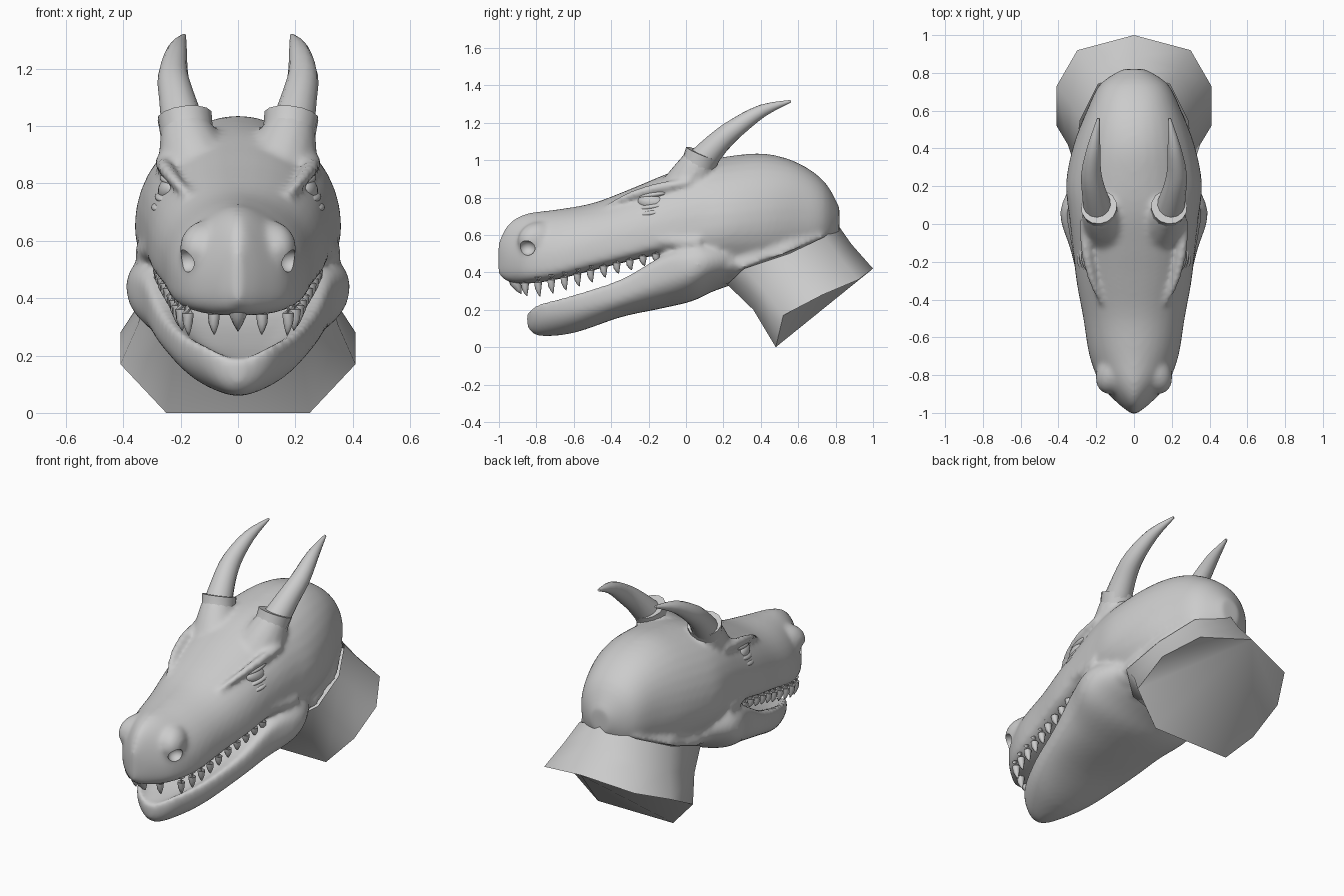
import bpy, bmesh, math
from mathutils import Vector, Matrix

if "Cube" in bpy.data.objects:
    bpy.data.objects.remove(bpy.data.objects["Cube"])


def finish(bm, name, angle=40):
    bmesh.ops.recalc_face_normals(bm, faces=bm.faces)
    me = bpy.data.meshes.new(name)
    bm.to_mesh(me)
    bm.free()
    ob = bpy.data.objects.new(name, me)
    bpy.context.collection.objects.link(ob)
    smooth(ob, angle)
    return ob


def smooth(ob, angle):
    bpy.ops.object.select_all(action='DESELECT')
    ob.select_set(True)
    bpy.context.view_layer.objects.active = ob
    bpy.ops.object.shade_smooth_by_angle(angle=math.radians(angle))


def bridge(bm, rings, caps=(True, True)):
    vs = [[bm.verts.new(p) for p in r] for r in rings]
    n = len(vs[0])
    for a, b in zip(vs, vs[1:]):
        for i in range(n):
            bm.faces.new((a[i], a[(i + 1) % n], b[(i + 1) % n], b[i]))
    for ring, cap in ((vs[0], caps[0]), (vs[-1], caps[1])):
        if cap:
            bm.faces.new(ring)
    return vs


def spline(rows, steps=4):
    out = []
    for i in range(len(rows) - 1):
        quad = [rows[max(i - 1, 0)], rows[i], rows[i + 1], rows[min(i + 2, len(rows) - 1)]]
        for k in range(steps):
            t = k / steps
            out.append([b + .5 * t * (c - a + t * (2 * a - 5 * b + 4 * c - d + t * (3 * (b - c) + d - a)))
                        for a, b, c, d in zip(*quad)])
    return out + [list(rows[-1])]


def spow(v, e):
    return math.copysign(abs(v) ** e, v)


def loft(bm, rows, n=36):
    # row: y, top, bottom, half width, height of widest point, upper and lower roundness, trough depth
    rings = []
    for y, zt, zb, w, zw, eu, el, dip in spline(rows):
        ring = []
        for i in range(n):
            a = 2 * math.pi * i / n
            s, c = math.sin(a), math.cos(a)
            e = eu if s > 0 else el
            z = zw + spow(s, e) * ((zt - zw) if s > 0 else (zw - zb)) - (dip * s ** 4 if s > 0 else 0)
            ring.append((w * spow(c, e), y, z))
        rings.append(ring)
    bridge(bm, rings)


def tube(bm, pts, n=14, steps=3):
    rows = spline(pts, steps)
    rings = []
    for i, r in enumerate(rows):
        d = Vector(rows[min(i + 1, len(rows) - 1)][:3]) - Vector(rows[max(i - 1, 0)][:3])
        q = d.to_track_quat('Z', 'Y')
        rings.append([Vector(r[:3]) + q @ Vector((r[3] * math.cos(2 * math.pi * k / n),
                      r[3] * math.sin(2 * math.pi * k / n), 0)) for k in range(n)])
    bridge(bm, rings)


def ball(bm, loc, size, rx=0, rz=0):
    m = (Matrix.Translation(loc) @ Matrix.Rotation(rz, 4, 'Z') @ Matrix.Rotation(rx, 4, 'X')
         @ Matrix.Diagonal((*size, 1)))
    bmesh.ops.create_uvsphere(bm, u_segments=20, v_segments=12, radius=1, matrix=m)


def mirrored(pts, s):
    return [(p[0] * s, *p[1:]) for p in pts]


# Skull and upper snout
SKULL = [
    (-1.005, .56, .39, .012, .48, 1, .8, 0), (-.95, .66, .35, .085, .47, 1.2, .7, 0),
    (-.85, .715, .34, .175, .46, 1.15, .55, 0), (-.70, .735, .36, .235, .48, 1.05, .45, 0),
    (-.50, .77, .41, .268, .52, .95, .45, 0), (-.30, .845, .46, .305, .56, .9, .45, 0),
    (-.12, .92, .49, .325, .61, .9, .5, 0), (.05, .985, .42, .345, .63, .9, .8, 0),
    (.22, 1.02, .36, .36, .65, 1, 1, 0), (.42, 1.035, .36, .32, .67, 1, 1, 0),
    (.60, .985, .40, .25, .68, .9, 1, 0), (.74, .885, .48, .18, .68, .9, 1, 0),
    (.82, .75, .60, .06, .68, 1, 1, 0)]
# Lower jaw with a trough in its top
JAW = [
    (-.85, .20, .11, .025, .17, .5, 1, .01), (-.79, .255, .06, .12, .19, .5, 1.1, .06),
    (-.60, .305, .076, .215, .23, .4, .95, .07), (-.35, .39, .16, .285, .29, .4, .85, .06),
    (-.14, .505, .205, .335, .38, .4, .85, .03), (.03, .60, .245, .39, .43, .8, .9, 0),
    (.15, .62, .30, .365, .46, 1, 1, 0), (.30, .58, .35, .27, .47, 1, 1, 0)]
# Neck rings from inside the skull to the slanted end, half of each
RINGS = [
    [(0, .68, .80), (.20, .58, .70), (.26, .40, .60), (.28, .20, .50), (.15, .10, .42)],
    [(0, .815, .65), (.19, .74, .59), (.285, .55, .50), (.315, .31, .42), (.19, .22, .335)],
    [(0, .885, .55), (.24, .82, .48), (.335, .64, .395), (.35, .42, .305), (.22, .36, .20)],
    [(0, 1.0, .42), (.30, .92, .36), (.41, .73, .28), (.41, .52, .17), (.25, .48, 0)]]
RINGS = [r + mirrored(r[:0:-1], -1) for r in RINGS]

bm = bmesh.new()
loft(bm, SKULL)
loft(bm, JAW)
bridge(bm, RINGS[:2])
ball(bm, (0, .19, .45), (.33, .19, .115), -.1)
for s in (1, -1):
    # nostril swelling, brow ridge, cheek ridge and the foot of the horn sheath
    ball(bm, (.118 * s, -.79, .575), (.082, .115, .095), .2, .35 * s)
    tube(bm, mirrored([(.17, -.42, .755, .012), (.22, -.30, .81, .022), (.255, -.14, .855, .028),
                       (.27, .02, .88, .02)], s))
    tube(bm, mirrored([(.26, -.34, .60, .02), (.297, -.12, .57, .035), (.32, .08, .56, .045)], s))
    tube(bm, mirrored([(.13, -.02, .80, .15), (.168, .04, .93, .110), (.187, .085, 1.01, .086)], s))
head = finish(bm, "head")
mod = head.modifiers.new("blend", 'REMESH')
mod.mode = 'VOXEL'
mod.voxel_size = .013
mod = head.modifiers.new("soften", 'SMOOTH')
mod.iterations = 14

# Nostril holes
bm = bmesh.new()
for s in (1, -1):
    ball(bm, (.182 * s, -.85, .53), (.045, .045, .04), 0, .5 * s)
cutter = finish(bm, "nostril_cutter")
cutter.hide_render = True
mod = head.modifiers.new("nostrils", 'BOOLEAN')
mod.operation = 'DIFFERENCE'
mod.object = cutter
bpy.context.view_layer.objects.active = head
for m in [m.name for m in head.modifiers if m.type in {'REMESH', 'SMOOTH', 'BOOLEAN'}]:
    bpy.ops.object.modifier_apply(modifier=m)
bpy.data.objects.remove(cutter)
smooth(head, 50)

# Flared, capped neck
bm = bmesh.new()
end = bridge(bm, RINGS[1:], (False, False))[-1]
for i in range(1, len(end) - 1):
    bm.faces.new((end[0], end[i], end[i + 1]))
finish(bm, "neck", 60)

# Horns, horn sheaths and eyes
for s, side in ((1, "left"), (-1, "right")):
    bm = bmesh.new()
    tube(bm, mirrored([(.187, .07, .98, .08), (.212, .17, 1.09, .064), (.226, .27, 1.175, .053),
                       (.212, .41, 1.265, .034), (.188, .56, 1.315, .007)], s))
    finish(bm, "horn_" + side)
    bm = bmesh.new()
    tube(bm, mirrored([(.15, .03, .88, .12), (.175, .06, .96, .094), (.186, .09, 1.035, .096)], s))
    finish(bm, "horn_sheath_" + side)
    bm = bmesh.new()
    ball(bm, (.238 * s, -.185, .775), (.04, .075, .045), -.1, -.15 * s)
    for y, z, x, size in ((-.175, .815, .237, .085), (-.18, .75, .255, .08), (-.19, .715, .268, .065)):
        ball(bm, (x * s, y, z), (.034, size, .018), .15, -.15 * s)
    finish(bm, "eye_" + side)

# Upper teeth following the lip, and the pointed beak tooth
lip = spline(SKULL, 12)
bm = bmesh.new()
spots = [(-.86, .07)] + [(-.79 + .07 * i, .078 - .004 * i) for i in range(10)]
for y, length in spots:
    row = min(lip, key=lambda r: abs(r[0] - y))
    for s in (1, -1):
        x = row[3] * (.5 if y < -.8 else .86) * s
        z = row[2] + .03
        tube(bm, [(x, y, z, .022), (x, y, z - .03 - length * .4, .018),
                  (x * .98, y + .01, z - .03 - length * .95, .002)], 8, 2)
tube(bm, [(0, -.93, .42, .035), (0, -.91, .34, .03), (0, -.88, .285, .002)], 8, 2)
finish(bm, "teeth", 70)
